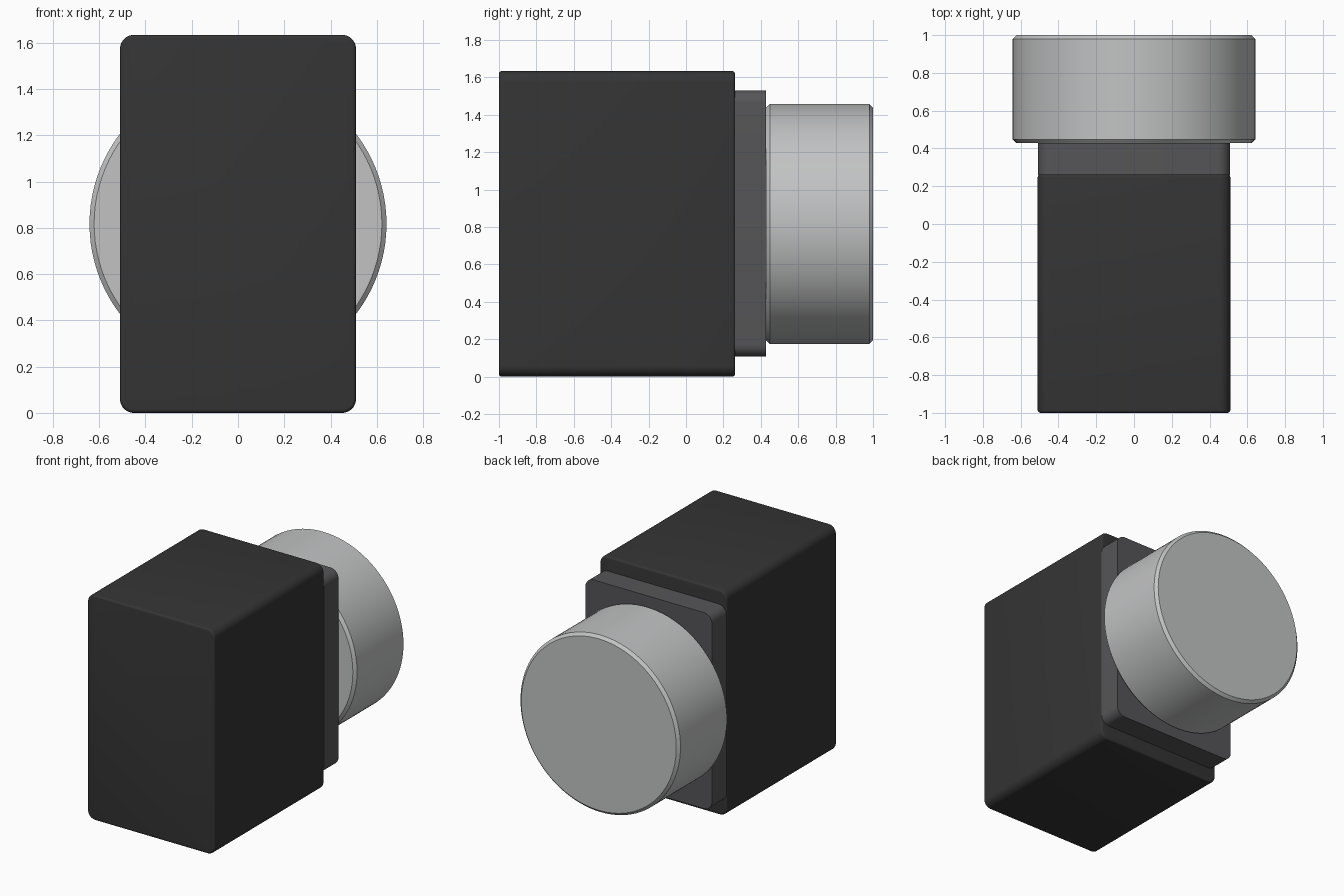
import bpy, bmesh, math
from mathutils import Matrix

cube = bpy.data.objects.get("Cube")
if cube:
    bpy.data.objects.remove(cube, do_unlink=True)


def material(name, color):
    mat = bpy.data.materials.new(name)
    mat.use_nodes = True
    mat.diffuse_color = (*color, 1)
    mat.node_tree.nodes["Principled BSDF"].inputs["Base Color"].default_value = (*color, 1)
    return mat


def finish(bm, name, mat, angle):
    mesh = bpy.data.meshes.new(name)
    bmesh.ops.recalc_face_normals(bm, faces=bm.faces)
    bm.to_mesh(mesh)
    bm.free()
    mesh.materials.append(mat)
    obj = bpy.data.objects.new(name, mesh)
    bpy.context.collection.objects.link(obj)
    bpy.ops.object.select_all(action="DESELECT")
    obj.select_set(True)
    bpy.context.view_layer.objects.active = obj
    bpy.ops.object.shade_smooth_by_angle(angle=math.radians(angle))
    return obj


def cap_edges(bm):
    """Edges around the two end faces that look along y."""
    caps = [f for f in bm.faces if abs(f.normal.y) > 0.9]
    return list({e for f in caps for e in f.edges})


def rounded_block(name, mat, width, y0, y1, z0, z1, radius, edge=0):
    bm = bmesh.new()
    bmesh.ops.create_cube(bm, size=1)
    bmesh.ops.scale(bm, vec=(width, y1 - y0, z1 - z0), verts=bm.verts)
    bmesh.ops.translate(bm, vec=(0, (y0 + y1) / 2, (z0 + z1) / 2), verts=bm.verts)
    long_edges = [e for e in bm.edges
                  if abs(e.verts[0].co.y - e.verts[1].co.y) > 0.01]
    bmesh.ops.bevel(bm, geom=long_edges, offset=radius, segments=10,
                    profile=0.5, affect="EDGES")
    if edge:
        bm.normal_update()
        bmesh.ops.bevel(bm, geom=cap_edges(bm), offset=edge, segments=4,
                        profile=0.5, affect="EDGES")
    return finish(bm, name, mat, 35)


def drum(name, mat, radius, y0, y1, z, chamfer):
    bm = bmesh.new()
    bmesh.ops.create_cone(bm, cap_ends=True, segments=96, radius1=radius,
                          radius2=radius, depth=y1 - y0)
    bmesh.ops.rotate(bm, matrix=Matrix.Rotation(math.pi / 2, 3, "X"), verts=bm.verts)
    bmesh.ops.translate(bm, vec=(0, (y0 + y1) / 2, z), verts=bm.verts)
    bm.normal_update()
    bmesh.ops.bevel(bm, geom=cap_edges(bm), offset=chamfer, segments=1,
                    affect="EDGES")
    return finish(bm, name, mat, 30)


black = material("black plastic", (0.035, 0.035, 0.035))
gray = material("dark gray plastic", (0.092, 0.092, 0.097))
silver = material("silver metal", (0.54, 0.545, 0.55))

# Main housing, mounting plate and round knob, from front to back
rounded_block("housing", black, 1.02, -1.0, 0.262, 0, 1.634, 0.06, 0.015)
rounded_block("mounting_plate", gray, 1.015, 0.26, 0.428, 0.107, 1.53, 0.065)
drum("round_knob", silver, 0.642, 0.428, 1.0, 0.817, 0.02)
